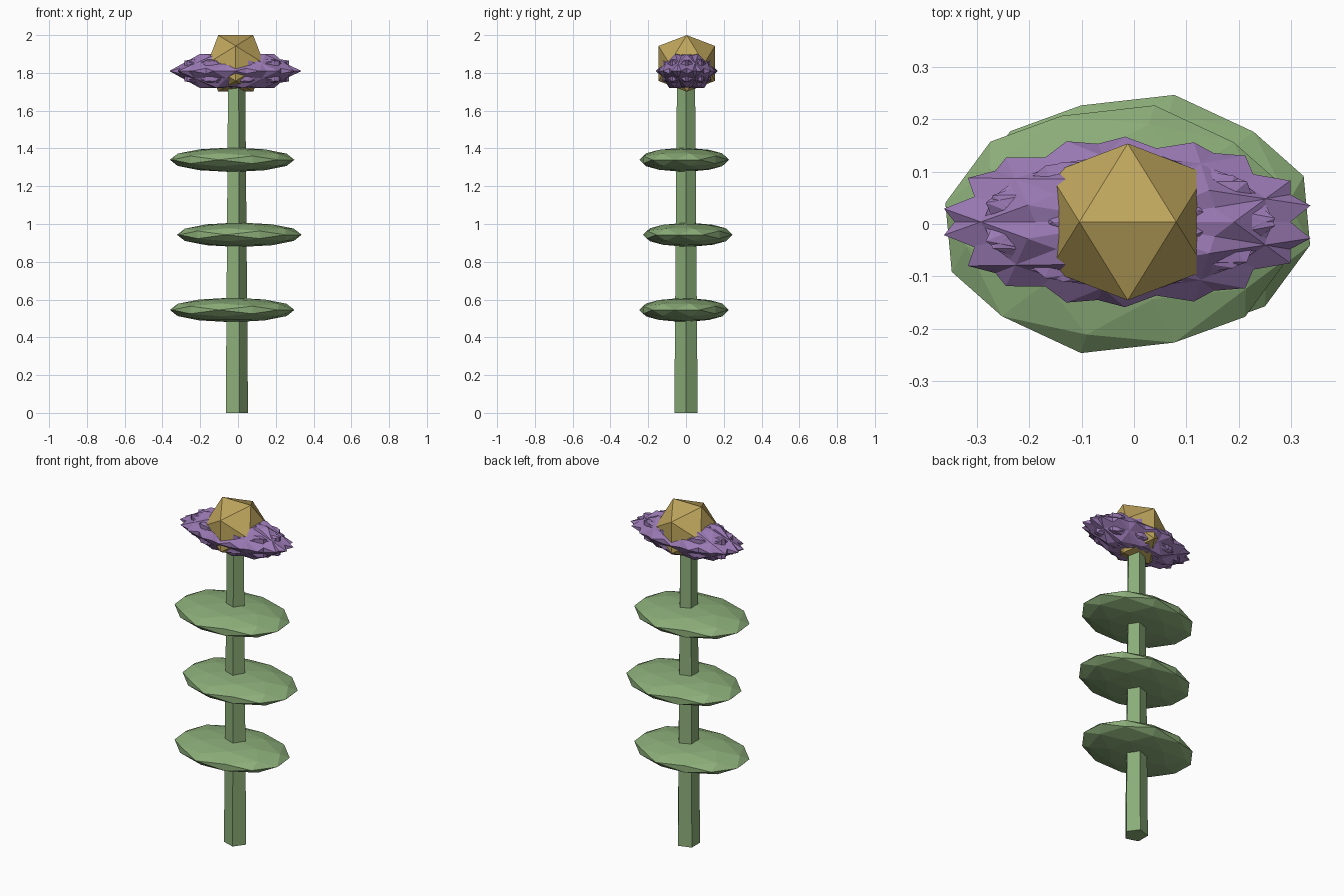
import bpy, bmesh
from math import pi, cos, sin
from mathutils import Matrix, Vector

if "Cube" in bpy.data.objects:
    bpy.data.objects.remove(bpy.data.objects["Cube"])

CX, CY = -0.012, 0.004


def material(name, rgb):
    m = bpy.data.materials.new(name)
    m.diffuse_color = (*rgb, 1)
    m.use_nodes = True
    m.node_tree.nodes["Principled BSDF"].inputs["Base Color"].default_value = m.diffuse_color
    return m


green = material("leaf green", (0.26, 0.42, 0.19))
purple = material("petal purple", (0.32, 0.19, 0.45))
gold = material("centre gold", (0.52, 0.38, 0.11))


def finish(bm, name, mat):
    bmesh.ops.recalc_face_normals(bm, faces=bm.faces)
    me = bpy.data.meshes.new(name)
    bm.to_mesh(me)
    bm.free()
    me.materials.append(mat)
    ob = bpy.data.objects.new(name, me)
    bpy.context.collection.objects.link(ob)
    return ob


def ball(name, centre, radii, mat, turn=0.0, subdivide=False):
    """Icosahedron with an edge on top, turned about z, then stretched."""
    bm = bmesh.new()
    g = (1 + 5 ** 0.5) / 2
    for a in (-1, 1):
        for b in (-g, g):
            for co in ((a, 0, b), (0, b, a), (b, a, 0)):
                bm.verts.new(Vector(co).normalized())
    bmesh.ops.convex_hull(bm, input=bm.verts[:])
    if subdivide:
        bmesh.ops.subdivide_edges(bm, edges=bm.edges[:], cuts=1, use_grid_fill=True)
        for v in bm.verts:
            v.co.normalize()
    bm.transform(Matrix.Translation(centre) @ Matrix.Diagonal((*radii, 1))
                 @ Matrix.Rotation(turn, 4, 'Z'))
    return finish(bm, name, mat)


# five-sided tapering stem
bm = bmesh.new()
bmesh.ops.create_cone(bm, cap_ends=True, segments=5, radius1=0.065, radius2=0.05, depth=1.8)
bm.transform(Matrix.Translation((CX, 0, 0.9)) @ Matrix.Rotation(-pi / 2, 4, 'Z'))
finish(bm, "stem", green)

# three flat leaves, alternating sides
for i, z in enumerate((0.545, 0.943, 1.34)):
    s = -1 if i % 2 == 0 else 1
    ball(f"leaf_{i + 1}", (CX + s * 0.019, s * 0.01, z), (0.337, 0.242, 0.065),
         green, -0.21, True)

# overlapping spiky petals
N = 9
for i in range(N):
    t = 2 * pi * i / N
    ball(f"petal_{i + 1}", (CX + 0.03 * cos(t), CY + 0.015 * sin(t), 1.81),
         (0.33, 0.15, 0.105), purple, t)

# flower centre
ball("flower_centre", (CX, CY, 1.85), (0.176, 0.176, 0.176), gold)
